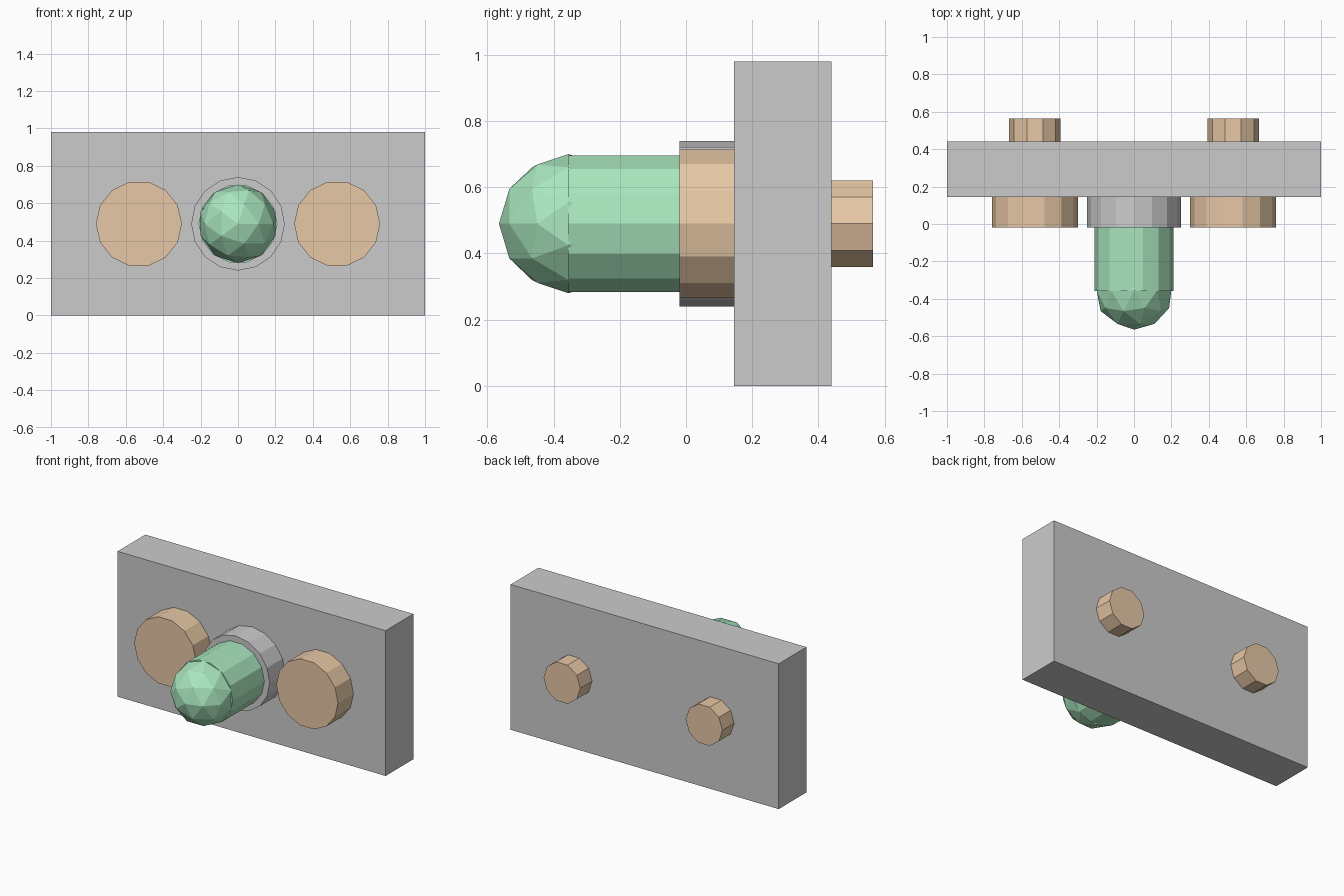
import bpy, bmesh
from math import pi, sin, cos
from mathutils import Matrix

if "Cube" in bpy.data.objects:
    bpy.data.objects.remove(bpy.data.objects["Cube"])

ZC = 0.49  # height of the common axis


def material(name, rgb):
    m = bpy.data.materials.new(name)
    m.diffuse_color = (*rgb, 1)
    m.use_nodes = True
    m.node_tree.nodes["Principled BSDF"].inputs["Base Color"].default_value = m.diffuse_color
    return m


tan = material("tan", (0.80, 0.58, 0.38))
green = material("green", (0.40, 0.80, 0.52))
pale = material("pale_grey", (0.85, 0.84, 0.83))


def finish(name, bm, mat=None):
    bmesh.ops.recalc_face_normals(bm, faces=bm.faces)
    mesh = bpy.data.meshes.new(name)
    bm.to_mesh(mesh)
    bm.free()
    ob = bpy.data.objects.new(name, mesh)
    bpy.context.collection.objects.link(ob)
    if mat:
        mesh.materials.append(mat)
    return ob


def rod(name, x, r, sides, y0, y1, mat):
    """Faceted cylinder along y with a corner on +x."""
    bm = bmesh.new()
    ring = [bm.verts.new((x + r * cos(2 * pi * i / sides), y0,
                          ZC + r * sin(2 * pi * i / sides))) for i in range(sides)]
    face = bm.faces.new(ring)
    ext = bmesh.ops.extrude_face_region(bm, geom=[face], use_keep_orig=True)
    moved = [v for v in ext["geom"] if isinstance(v, bmesh.types.BMVert)]
    bmesh.ops.translate(bm, verts=moved, vec=(0, y1 - y0, 0))
    return finish(name, bm, mat)


# backing plate
bm = bmesh.new()
bmesh.ops.create_cube(bm, size=1, matrix=Matrix.Translation((0, 0.2925, ZC))
                      @ Matrix.Diagonal((2, 0.295, 0.98, 1)))
finish("plate", bm)

# collar and pin in the middle
rod("collar", 0, 0.25, 16, -0.02, 0.15, pale)
rod("pin", 0, 0.211, 14, -0.357, 0.0, green)

# faceted dome on the pin
bm = bmesh.new()
bmesh.ops.create_icosphere(bm, subdivisions=2, radius=0.21,
                           matrix=Matrix.Translation((0, -0.355, ZC)) @ Matrix.Rotation(pi / 2, 4, "X"))
finish("pin_dome", bm, green)

# bolts either side: wide head in front, shank end behind
for side, s in (("left", -1), ("right", 1)):
    rod(f"{side}_bolt_head", s * 0.53, 0.23, 14, -0.02, 0.15, tan)
    rod(f"{side}_bolt_shank", s * 0.53, 0.137, 10, 0.14, 0.565, tan)
